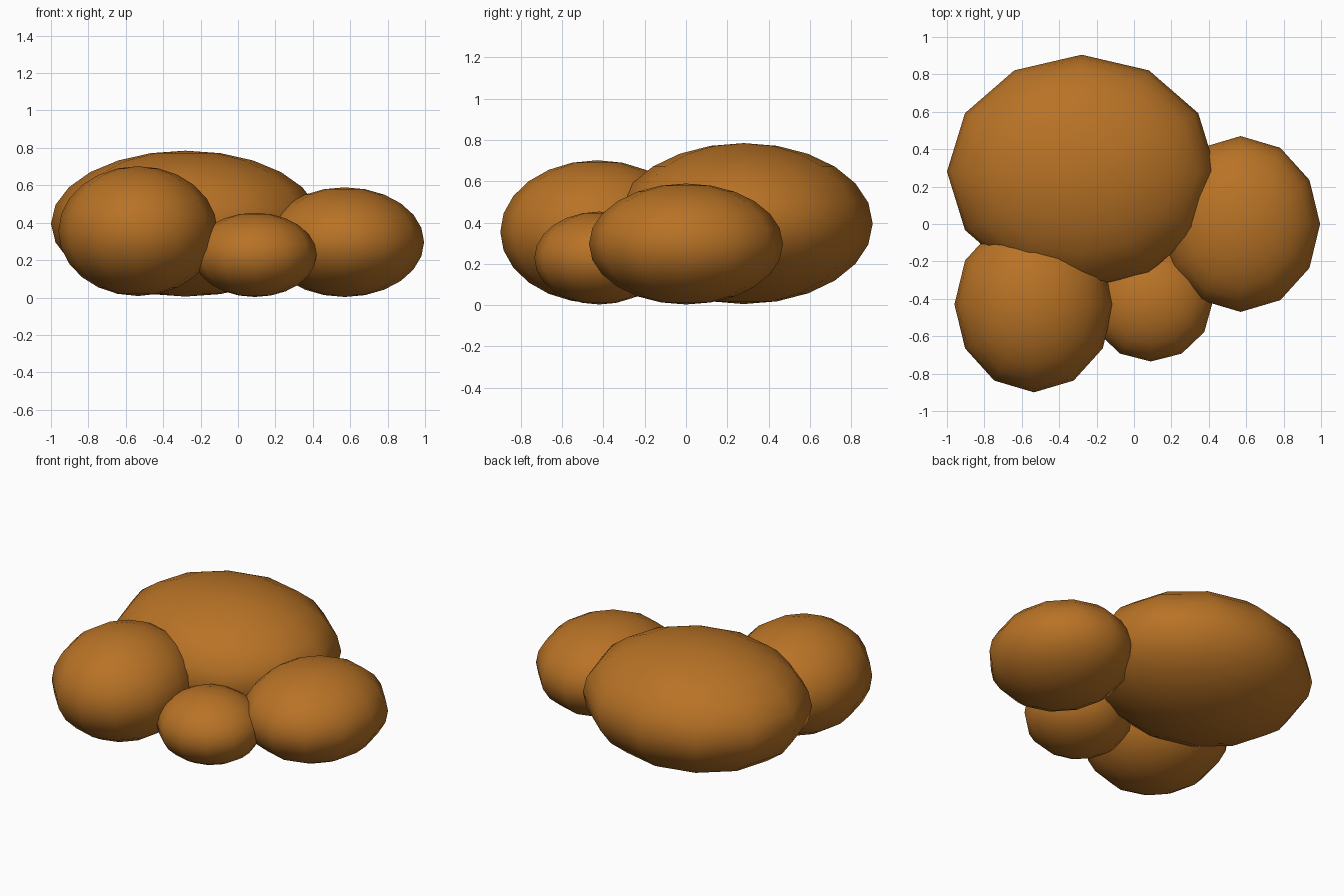
import bpy

if "Cube" in bpy.data.objects:
    bpy.data.objects.remove(bpy.data.objects["Cube"])

# One warm brown for every lump
brown = bpy.data.materials.new("warm_brown")
brown.diffuse_color = (0.48, 0.17, 0.019, 1.0)
brown.use_nodes = True
brown.node_tree.nodes["Principled BSDF"].inputs["Base Color"].default_value = brown.diffuse_color


def lump(name, centre, radii):
    """Squashed 12 x 12 sphere with smooth shading."""
    bpy.ops.mesh.primitive_uv_sphere_add(segments=12, ring_count=12, radius=1, location=centre)
    obj = bpy.context.object
    obj.name = name
    obj.scale = radii
    bpy.ops.object.transform_apply(location=False, rotation=False, scale=True)
    bpy.ops.object.shade_smooth()
    obj.data.materials.append(brown)


# Cluster of overlapping rounded lumps, all resting on the ground
lump("large_back_lump", (-0.28, 0.28, 0.395), (0.72, 0.625, 0.39))
lump("front_left_lump", (-0.535, -0.43, 0.355), (0.425, 0.47, 0.347))
lump("right_lump", (0.57, 0.0, 0.296), (0.425, 0.47, 0.293))
lump("small_front_lump", (0.09, -0.42, 0.228), (0.33, 0.315, 0.225))
